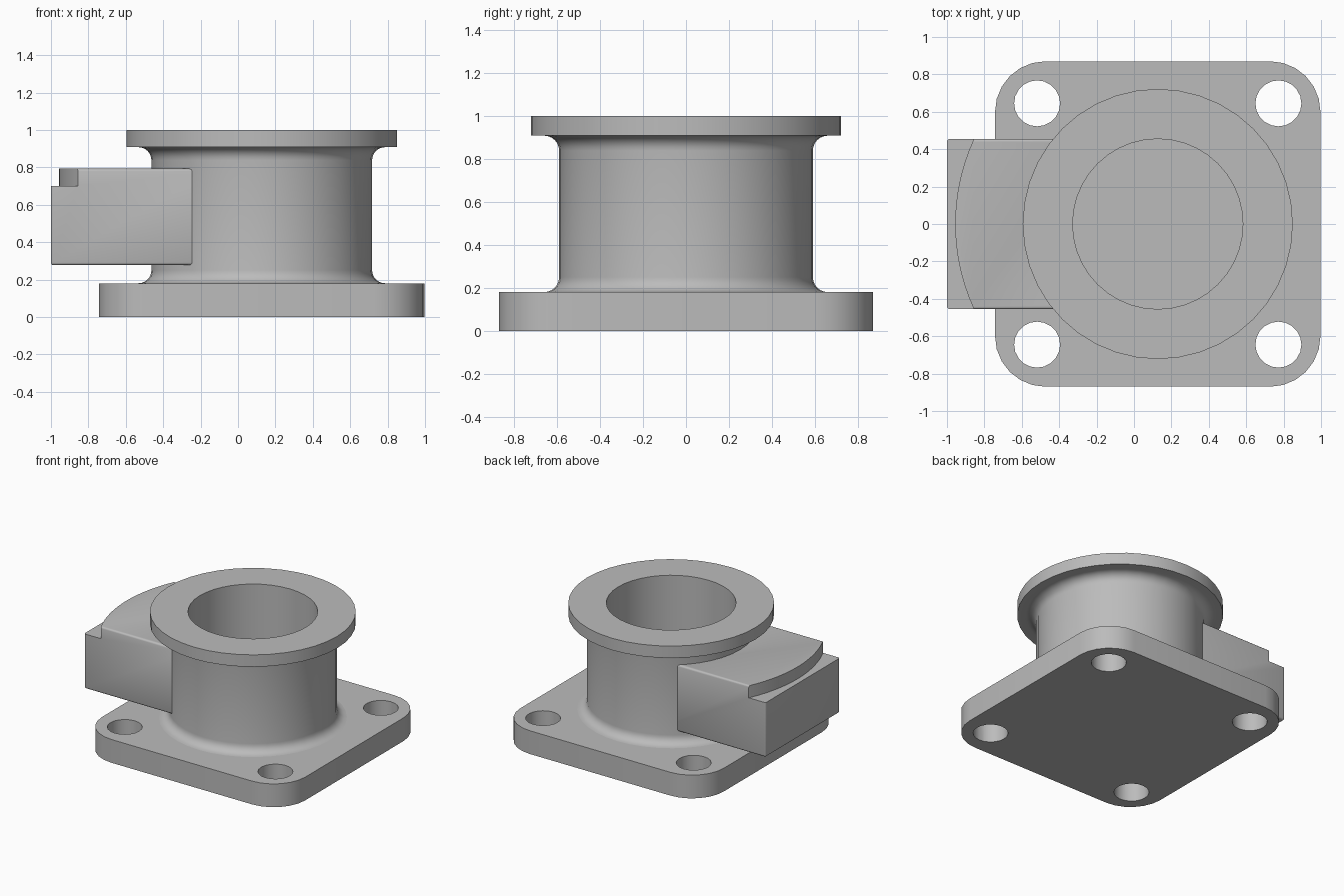
import bpy, bmesh
from math import sin, cos, asin, pi, radians

if "Cube" in bpy.data.objects:
    bpy.data.objects.remove(bpy.data.objects["Cube"])

CX = 0.127            # axis of the bore
HALF, CORNER = 0.87, 0.27

metal = bpy.data.materials.new("cast grey")
metal.use_nodes = True
GREY = (0.5, 0.5, 0.5, 1)
metal.diffuse_color = GREY
metal.node_tree.nodes["Principled BSDF"].inputs["Base Color"].default_value = GREY


def arc(cx, cy, r, a0, a1, n):
    """Points on an arc, angles in degrees, both ends included."""
    angles = [radians(a0 + (a1 - a0) * i / n) for i in range(n + 1)]
    return [(cx + r * cos(a), cy + r * sin(a)) for a in angles]


def make_object(name, bm):
    bmesh.ops.recalc_face_normals(bm, faces=bm.faces)
    mesh = bpy.data.meshes.new(name)
    bm.to_mesh(mesh)
    bm.free()
    mesh.materials.append(metal)
    ob = bpy.data.objects.new(name, mesh)
    bpy.context.collection.objects.link(ob)
    return ob


def prism(name, outline, z0, z1):
    bm = bmesh.new()
    face = bm.faces.new([bm.verts.new((x, y, z0)) for x, y in outline])
    top = bmesh.ops.extrude_face_region(bm, geom=[face])["geom"]
    verts = [v for v in top if isinstance(v, bmesh.types.BMVert)]
    bmesh.ops.translate(bm, verts=verts, vec=(0, 0, z1 - z0))
    return make_object(name, bm)


def finish(ob, cutters=()):
    """Cut the part, apply its modifiers and shade it."""
    for cutter in cutters:
        cutter.hide_render = True
        mod = ob.modifiers.new("cut", "BOOLEAN")
        mod.operation, mod.solver, mod.object = "DIFFERENCE", "EXACT", cutter
    bpy.ops.object.select_all(action="DESELECT")
    ob.select_set(True)
    bpy.context.view_layer.objects.active = ob
    bpy.ops.object.convert(target="MESH")
    bpy.ops.object.shade_smooth_by_angle(angle=radians(32))
    for cutter in cutters:
        bpy.data.objects.remove(cutter)


# Square mounting flange with rounded corners and four bolt holes
inner = HALF - CORNER
outline, holes = [], []
for i, (sx, sy) in enumerate([(1, 1), (-1, 1), (-1, -1), (1, -1)]):
    outline += arc(CX + sx * inner, sy * inner, CORNER, 90 * i, 90 * i + 90, 6)
    circle = arc(CX + sx * 0.645, sy * 0.645, 0.123, 0, 360, 20)[:-1]
    holes.append(prism("hole_cutter", circle, -0.1, 0.3))
finish(prism("mounting_flange", outline, 0, 0.18), holes)

# Turned body: blind bore, round top flange and filleted neck
profile = [(0, 0.19), (0.455, 0.19), (0.455, 1), (0.722, 1), (0.722, 0.908)]
profile += arc(0.66, 0.838, 0.07, 90, 180, 6)
profile += arc(0.66, 0.25, 0.07, 180, 270, 6)
profile += [(0.66, 0.1), (0, 0.1)]
bm = bmesh.new()
verts = [bm.verts.new((CX + r, 0, z)) for r, z in profile]
edges = [bm.edges.new(pair) for pair in zip(verts, verts[1:])]
bmesh.ops.spin(bm, geom=verts + edges, cent=(CX, 0, 0), axis=(0, 0, 1),
               angle=2 * pi, steps=40)
bmesh.ops.remove_doubles(bm, verts=bm.verts, dist=0.0005)
finish(make_object("neck_and_top_flange", bm))

# Side arm: stops inside the neck wall, softened edges, curved step at its end
half_width = 0.455
spread = asin(half_width / 0.52) * 180 / pi
outline = [(-1, half_width), (-1, -half_width)]
outline += arc(CX, 0, 0.52, 180 + spread, 180 - spread, 16)
arm = prism("side_arm", outline, 0.277, 0.793)
bevel = arm.modifiers.new("soft edges", "BEVEL")
bevel.width, bevel.segments = 0.014, 3
bevel.limit_method, bevel.angle_limit = "ANGLE", radians(40)
step = arc(CX, 0, 1.083, 150, 210, 20) + [(-1.2, -0.6), (-1.2, 0.6)]
finish(arm, [prism("step_cutter", step, 0.7, 0.9)])
